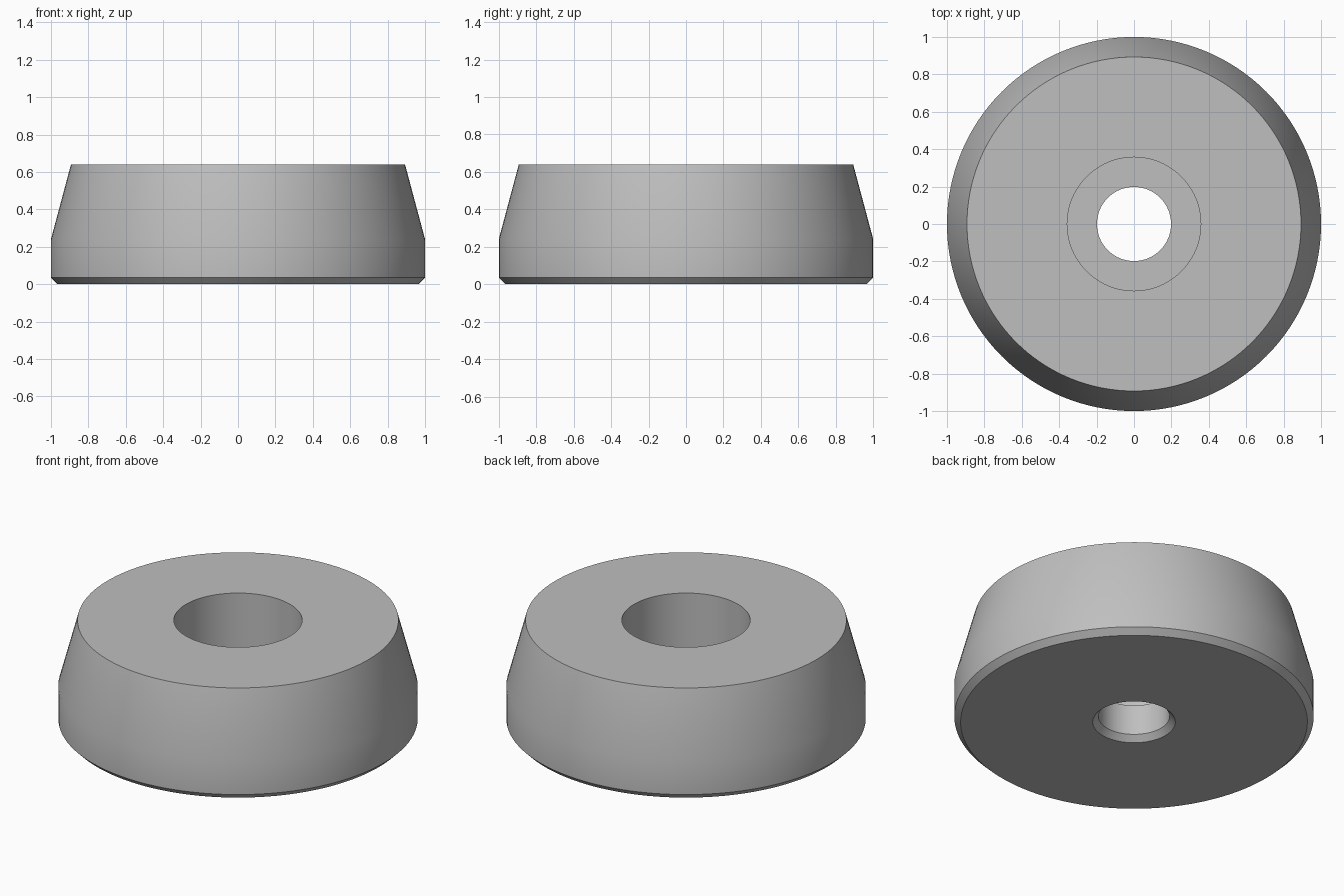
import bpy
import bmesh
import math

cube = bpy.data.objects.get("Cube")
if cube:
    bpy.data.objects.remove(cube, do_unlink=True)

SEGMENTS = 128

# Plain grey rubber
grey = bpy.data.materials.new("grey")
grey.use_nodes = True
colour = (0.52, 0.52, 0.52, 1)
grey.diffuse_color = colour
grey.node_tree.nodes["Principled BSDF"].inputs["Base Color"].default_value = colour


def lathe(name, profile):
    """Turn a closed (radius, height) profile around the z axis."""
    bm = bmesh.new()
    rings = []
    for r, z in profile:
        angles = [2 * math.pi * i / SEGMENTS for i in range(SEGMENTS)]
        rings.append([bm.verts.new((r * math.cos(a), r * math.sin(a), z)) for a in angles])
    for lower, upper in zip(rings, rings[1:] + rings[:1]):
        for i in range(SEGMENTS):
            j = (i + 1) % SEGMENTS
            bm.faces.new((lower[i], lower[j], upper[j], upper[i]))
    bmesh.ops.recalc_face_normals(bm, faces=bm.faces)
    mesh = bpy.data.meshes.new(name)
    bm.to_mesh(mesh)
    bm.free()
    mesh.materials.append(grey)
    obj = bpy.data.objects.new(name, mesh)
    bpy.context.collection.objects.link(obj)
    return obj


# Tapered foot with chamfered base, screw hole and wide counterbore
foot = lathe("round_foot", [
    (0.23, 0), (0.965, 0), (1, 0.035), (1, 0.24),   # base and straight side
    (0.893, 0.64), (0.357, 0.64),                   # taper and top
    (0.357, 0.22), (0.198, 0.22), (0.198, 0.035),   # counterbore and screw hole
])

bpy.ops.object.select_all(action="DESELECT")
foot.select_set(True)
bpy.context.view_layer.objects.active = foot
bpy.ops.object.shade_smooth_by_angle(angle=math.radians(30))
